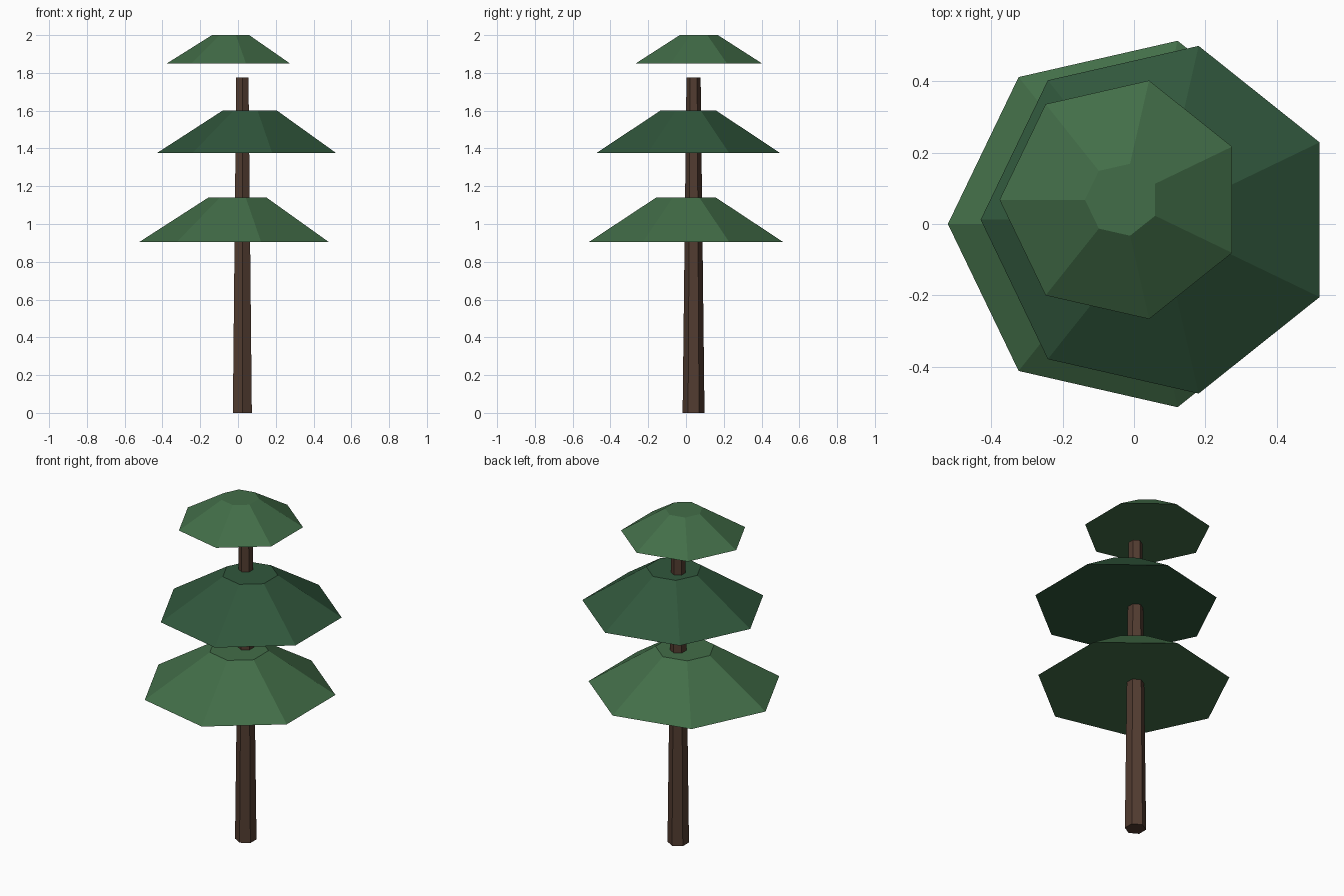
import bpy
from math import pi

if "Cube" in bpy.data.objects:
    bpy.data.objects.remove(bpy.data.objects["Cube"])


def material(name, rgb):
    m = bpy.data.materials.new(name)
    m.diffuse_color = (*rgb, 1)
    m.use_nodes = True
    m.node_tree.nodes["Principled BSDF"].inputs["Base Color"].default_value = m.diffuse_color
    return m


def frustum(name, sides, turn, centre, z0, z1, r0, r1, mat):
    """Capped tapering prism; turn is the angle of its first corner."""
    bpy.ops.mesh.primitive_cone_add(vertices=sides, radius1=r0, radius2=r1, depth=z1 - z0,
                                    location=(*centre, (z0 + z1) / 2))
    ob = bpy.context.object
    ob.name = name
    ob.rotation_euler.z = turn - pi / 2  # cone's first corner lies on +y
    ob.data.materials.append(mat)
    return ob


bark = material("bark", (0.085, 0.045, 0.03))
light_green = material("light_green", (0.055, 0.155, 0.065))
dark_green = material("dark_green", (0.03, 0.095, 0.045))

# Hexagonal trunk, corners toward front and back
frustum("trunk", 6, pi / 2, (0.023, 0.04), 0, 1.775, 0.058, 0.0375, bark)

# Seven-sided foliage tiers, one corner toward -x
for name, centre, z0, z1, r0, r1, mat in (
    ("lower_foliage", (0.005, 0.0), 0.905, 1.14, 0.527, 0.162, light_green),
    ("middle_foliage", (0.07, 0.012), 1.375, 1.60, 0.50, 0.152, dark_green),
    ("top_foliage", (-0.034, 0.068), 1.85, 2.0, 0.343, 0.1035, light_green),
):
    frustum(name, 7, pi, centre, z0, z1, r0, r1, mat)
